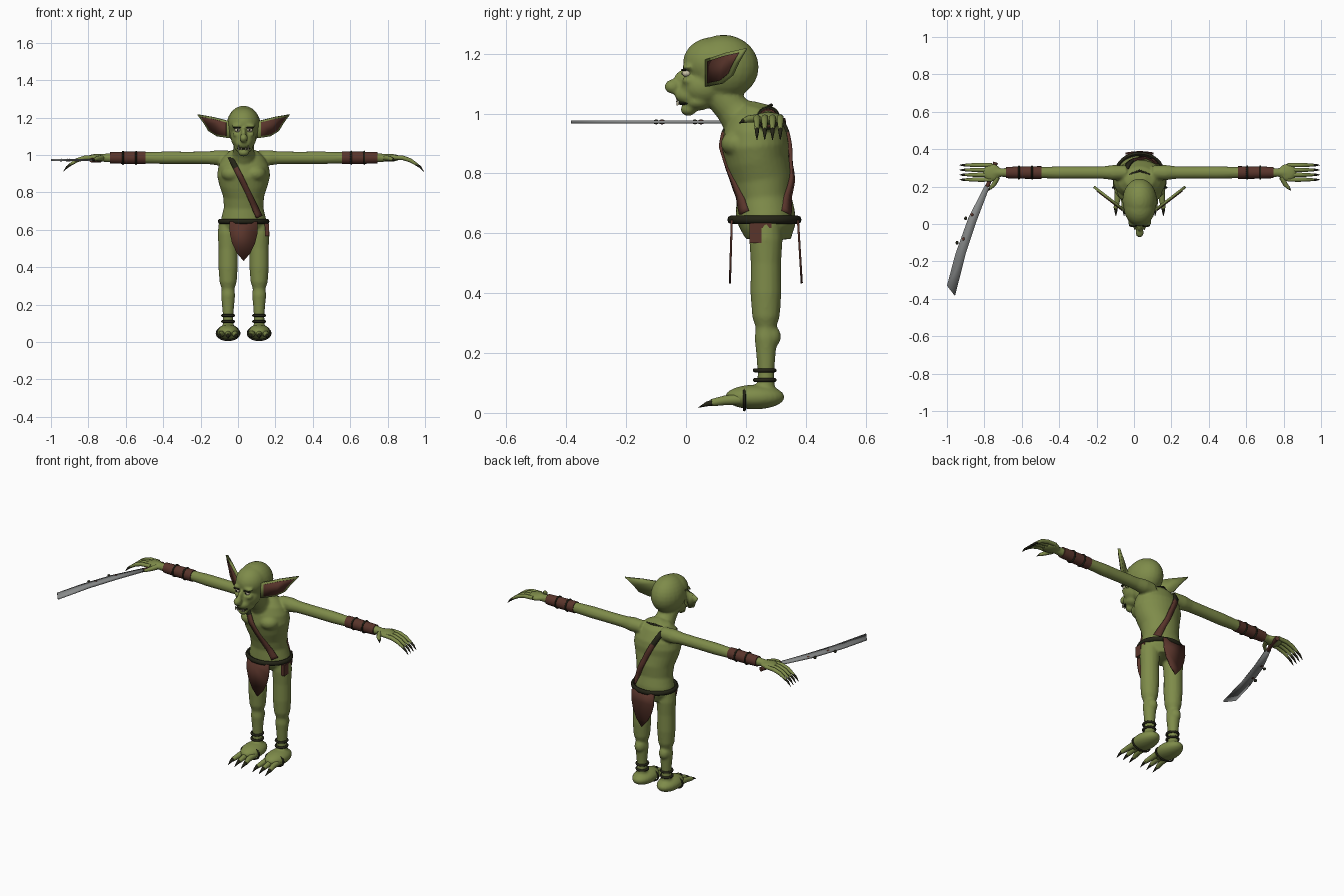
import bpy, bmesh
from math import cos, sin, pi, sqrt
from mathutils import Vector, Matrix

cube = bpy.data.objects.get("Cube")
if cube:
    bpy.data.objects.remove(cube)

CX = .03          # the body stands a little to the left of the blade side
X, Y, Z = Vector((1, 0, 0)), Vector((0, 1, 0)), Vector((0, 0, 1))


def material(name, *rgb):
    m = bpy.data.materials.new(name)
    m.use_nodes = True
    m.diffuse_color = (*rgb, 1)
    m.node_tree.nodes["Principled BSDF"].inputs["Base Color"].default_value = (*rgb, 1)
    return m


skin = material("green_skin", .21, .26, .068)
leather = material("brown_leather", .1, .035, .024)
dark = material("dark_hide", .017, .017, .008)
steel = material("grey_steel", .25, .26, .26)
ivory = material("ivory", .6, .55, .38)


def ball(bm, centre, radii):
    place = Matrix.Translation(Vector(centre) + X * CX) @ Matrix.Diagonal((*radii, 1))
    bmesh.ops.create_uvsphere(bm, u_segments=24, v_segments=14, radius=1, matrix=place)


def tube(bm, path, radii, ref=Y, sides=16, closed=False):
    """Sweep an ellipse along a path; each radius is a number or (across, along ref)."""
    path = [Vector(p) + X * CX for p in path]
    count, rings = len(path), []
    for i, p in enumerate(path):
        if closed:
            t = path[(i + 1) % count] - path[i - 1]
        else:
            t = path[min(i + 1, count - 1)] - path[max(i - 1, 0)]
        t.normalize()
        side = t.cross(ref).normalized()
        up = side.cross(t)
        r = radii[i] if isinstance(radii, list) else radii
        a, b = r if isinstance(r, tuple) else (r, r)
        angles = [2 * pi * k / sides for k in range(sides)]
        rings.append([bm.verts.new(p + side * a * cos(w) + up * b * sin(w)) for w in angles])
    for i in range(count if closed else count - 1):
        low, high = rings[i], rings[(i + 1) % count]
        for k in range(sides):
            n = (k + 1) % sides
            bm.faces.new((low[k], low[n], high[n], high[k]))
    if not closed:
        bm.faces.new(rings[0])
        bm.faces.new(rings[-1])


def band(bm, centre, a, b, thick, normal):
    """Closed loop with half-extents a and b (vectors) round a centre."""
    c = Vector(centre)
    turns = [2 * pi * k / 32 for k in range(32)]
    tube(bm, [c + a * cos(w) + b * sin(w) for w in turns], thick, normal, 8, True)


def finish(name, bm, *mats):
    bmesh.ops.recalc_face_normals(bm, faces=bm.faces)
    me = bpy.data.meshes.new(name)
    bm.to_mesh(me)
    bm.free()
    for m in mats:
        me.materials.append(m)
    me.shade_smooth()
    me.set_sharp_from_angle(angle=.8)
    ob = bpy.data.objects.new(name, me)
    bpy.context.collection.objects.link(ob)
    return ob


def plate(name, outline, thick, mat):
    bm = bmesh.new()
    bm.faces.new([bm.verts.new(p) for p in outline])
    ob = finish(name, bm, mat)
    mod = ob.modifiers.new("thickness", "SOLIDIFY")
    mod.thickness, mod.offset = thick, 0
    return ob


# Body: overlapping masses fused into one smooth skin
body = bmesh.new()
TORSO = [(.58, .275, .09, .075), (.62, .275, .12, .092), (.66, .265, .12, .1),
         (.72, .26, .105, .092), (.78, .255, .11, .1), (.84, .24, .13, .105),
         (.89, .232, .142, .112), (.94, .232, .135, .105), (.98, .235, .115, .09),
         (1.015, .245, .08, .065), (1.035, .25, .03, .03)]
tube(body, [(0, cy, z) for z, cy, rx, ry in TORSO], [(rx, ry) for z, cy, rx, ry in TORSO], sides=32)
tube(body, [(0, .1, 1.08), (0, .15, 1.02), (0, .21, .95)], [.055, .056, .075], ref=X)

# Head masses: skull, forehead, face, muzzle, chin, nose tip and bridge
for y, z, radii in [(.125, 1.155, (.092, .118, .108)), (.09, 1.17, (.085, .1, .085)),
                    (.06, 1.09, (.068, .08, .065)), (.015, 1.06, (.045, .052, .032)),
                    (.008, 1.014, (.03, .026, .022)), (.04, 1.04, (.05, .05, .03)),
                    (-.045, 1.09, (.022, .027, .024)), (-.01, 1.115, (.015, .03, .03))]:
    ball(body, (0, y, z), radii)

for s in (1, -1):
    ball(body, (s * .06, .172, .9), (.06, .055, .045))
    ball(body, (s * .034, .008, 1.155), (.03, .022, .011))
    ball(body, (s * .034, .012, 1.11), (.025, .025, .016))
    # Arm and palm
    arm = [(.07, .038), (.14, .041), (.19, .034), (.3, .033), (.42, .034), (.5, .031),
           (.6, .029), (.7, .026), (.75, .022), (.78, .022)]
    tube(body, [(s * d, .275, .985) for d, r in arm], [r for d, r in arm])
    ball(body, (s * .79, .275, .985), (.05, .048, .02))
    # Leg, knee, calf and foot
    leg = [(.64, .05), (.58, .056), (.5, .051), (.4, .052), (.32, .046), (.285, .034),
           (.25, .038), (.2, .033), (.14, .028), (.06, .03)]
    tube(body, [(s * .083, .267, z) for z, r in leg], [r for z, r in leg])
    ball(body, (s * .083, .28, .255), (.033, .037, .04))
    ball(body, (s * .083, .23, .053), (.062, .1, .041))
skin_ob = finish("body", body, skin)
mesher = skin_ob.modifiers.new("fuse", "REMESH")
mesher.mode, mesher.voxel_size, mesher.use_smooth_shade = "VOXEL", .007, True
soft = skin_ob.modifiers.new("soften", "SMOOTH")
soft.factor, soft.iterations = .5, 4

# Fingers, thumbs and toes with dark claws
digits, claws = bmesh.new(), bmesh.new()
for s in (1, -1):
    for k in range(4):
        y = .237 + k * .026
        tube(digits, [(s * .79, y, .987), (s * .85, y, .985), (s * .89, y, .972), (s * .93, y, .947)],
             [.011, .012, .011, .007], sides=10)
        tube(claws, [(s * .92, y, .953), (s * .945, y, .935), (s * .963, y, .912)],
             [.008, .006, .001], sides=8)
    tube(digits, [(s * .76, .25, .985), (s * .78, .21, .982), (s * .8, .19, .975)],
         [.015, .012, .008], ref=Z, sides=10)
    tube(claws, [(s * .797, .193, .976), (s * .81, .178, .968)], [.008, .001], ref=Z, sides=8)
    for k in (-1, 0, 1):
        x = s * .083 + k * .036
        tip = x + k * .008
        tube(digits, [(x * .98, .18, .045), (x, .13, .042), (tip, .085, .034)],
             [.018, .016, .012], ref=Z, sides=12)
        tube(claws, [(tip, .092, .034), (tip, .07, .03), (tip, .042, .018)],
             [.011, .008, .001], ref=Z, sides=8)
finish("fingers_and_toes", digits, skin)
finish("claws", claws, dark)

# Ears: leaf plate with an inset brown plate in front
EAR = [(.075, 1.09), (.14, 1.1), (.185, 1.128), (.21, 1.17), (.245, 1.217), (.165, 1.203), (.075, 1.18)]
for s, side in ((1, "left"), (-1, "right")):
    def ear_point(d, z, lift):
        return (CX + s * (d + lift * .6), .08 + (d - .09) * .77 - lift * .8, z)
    plate(side + "_ear", [ear_point(d, z, 0) for d, z in EAR], .014, skin)
    inner = [(.14 + (d - .14) * .8, 1.15 + (z - 1.15) * .8) for d, z in EAR]
    plate(side + "_inner_ear", [ear_point(d, z, .008) for d, z in inner], .006, leather)

# Eyes, brows, mouth and teeth
eyes, marks = bmesh.new(), bmesh.new()
for s in (1, -1):
    ball(eyes, (s * .033, .002, 1.134), (.015, .015, .012))
    ball(marks, (s * .032, -.011, 1.134), (.005, .004, .006))
    ball(marks, (s * .035, -.006, 1.146), (.022, .011, .004))
    for d, height in ((.012, .014), (.026, .024)):
        tube(eyes, [(s * d, -.026, 1.028), (s * d, -.032, 1.028 + height)], [.005, .001], sides=8)
ball(marks, (0, -.004, 1.034), (.036, .025, .006))
finish("eyes_and_teeth", eyes, ivory)
finish("pupils_brows_and_mouth", marks, dark)

# Belt, anklets, foot bands, bracer cords and collar cord
belt = bmesh.new()
band(belt, (0, .262, .645), X * .126, Y * .112, (.012, .014), Z)
finish("belt", belt, dark)
cords, bracers = bmesh.new(), bmesh.new()
for s in (1, -1):
    for z in (.11, .142):
        band(cords, (s * .083, .263, z), X * .031, Y * .033, .007, Z)
    band(cords, (s * .083, .195, .047), X * .061, Z * .037, .005, Y)
    for d in (.575, .645):
        band(cords, (s * d, .275, .985), Y * .033, Z * .033, .005, X)
    tube(bracers, [(s * .525, .275, .985), (s * .62, .275, .985), (s * .715, .275, .985)],
         [.034, .033, .03])
tube(cords, [(d, .285 - abs(d) * .4, 1.028 - abs(d) * .25) for d in (-.055, -.03, 0, .03, .055)],
     .006, ref=Z, sides=8)
finish("cords", cords, dark)
finish("bracers", bracers, leather)

# Loincloth: pointed flap in front and behind
FLAP = [(.075, .645), (.074, .58), (.062, .53), (.036, .475)]
edge = FLAP + [(0, .433)] + [(-d, z) for d, z in reversed(FLAP)]
for name, top, slope in (("front_flap", .153, -.03), ("back_flap", .374, .06)):
    plate(name, [(CX + d, top + slope * (.645 - z), z) for d, z in edge], .007, leather)

# Hip pouch
pouch = bmesh.new()
for centre, size in (((.125, .232, .6), (.022, .04, .065)), ((.122, .25, .626), (.022, .07, .016))):
    bmesh.ops.create_cube(pouch, size=1, matrix=Matrix.Translation(Vector(centre) + X * CX)
                          @ Matrix.Diagonal((*size, 1)))
finish("hip_pouch", pouch, leather)


# Shoulder strap: follows the torso, dark near the shoulder
def torso_y(d, z, way):
    for low, high in zip(TORSO, TORSO[1:]):
        if low[0] <= z <= high[0]:
            f = (z - low[0]) / (high[0] - low[0])
            cy, rx, ry = [a + (b - a) * f for a, b in zip(low[1:], high[1:])]
            return cy + way * (ry * sqrt(max(.1, 1 - (d / rx) ** 2)) + .011)


strap = bmesh.new()
for way in (-1, 1):
    last = None
    for k in range(25):
        z = .67 + k * .0138
        d = .088 - (z - .67) * .5
        pair = [strap.verts.new((CX + d + e, torso_y(d + e, z + e / 2, way), z + e / 2))
                for e in (-.013, .013)]
        if last:
            face = strap.faces.new((last[0], last[1], pair[1], pair[0]))
            face.material_index = int(z > .94)
        last = pair
strap_ob = finish("shoulder_strap", strap, leather, dark)
strap_ob.modifiers.new("thickness", "SOLIDIFY").thickness = .012

# Curved blade held flat in the right hand, with grip, rivets and edge studs
level = .972
plate("blade", [(x, y, level) for x, y in
                [(-.795, .21), (-.885, .035), (-.955, -.16), (-1, -.33), (-.957, -.385),
                 (-.9, -.16), (-.84, .02), (-.775, .19)]], .011, steel)
grip, studs = bmesh.new(), bmesh.new()
tube(grip, [(-.815, .2, level), (-.79, .26, level), (-.77, .33, level)], [.011, .011, .013], ref=Z)
for x, y in ((-.866, .05), (-.912, -.08)):
    ball(grip, (x - CX, y, level), (.01, .012, .008))
    ball(studs, (x - CX - .034, y - .02, level), (.008, .01, .008))
finish("grip_and_rivets", grip, leather)
finish("edge_studs", studs, dark)
